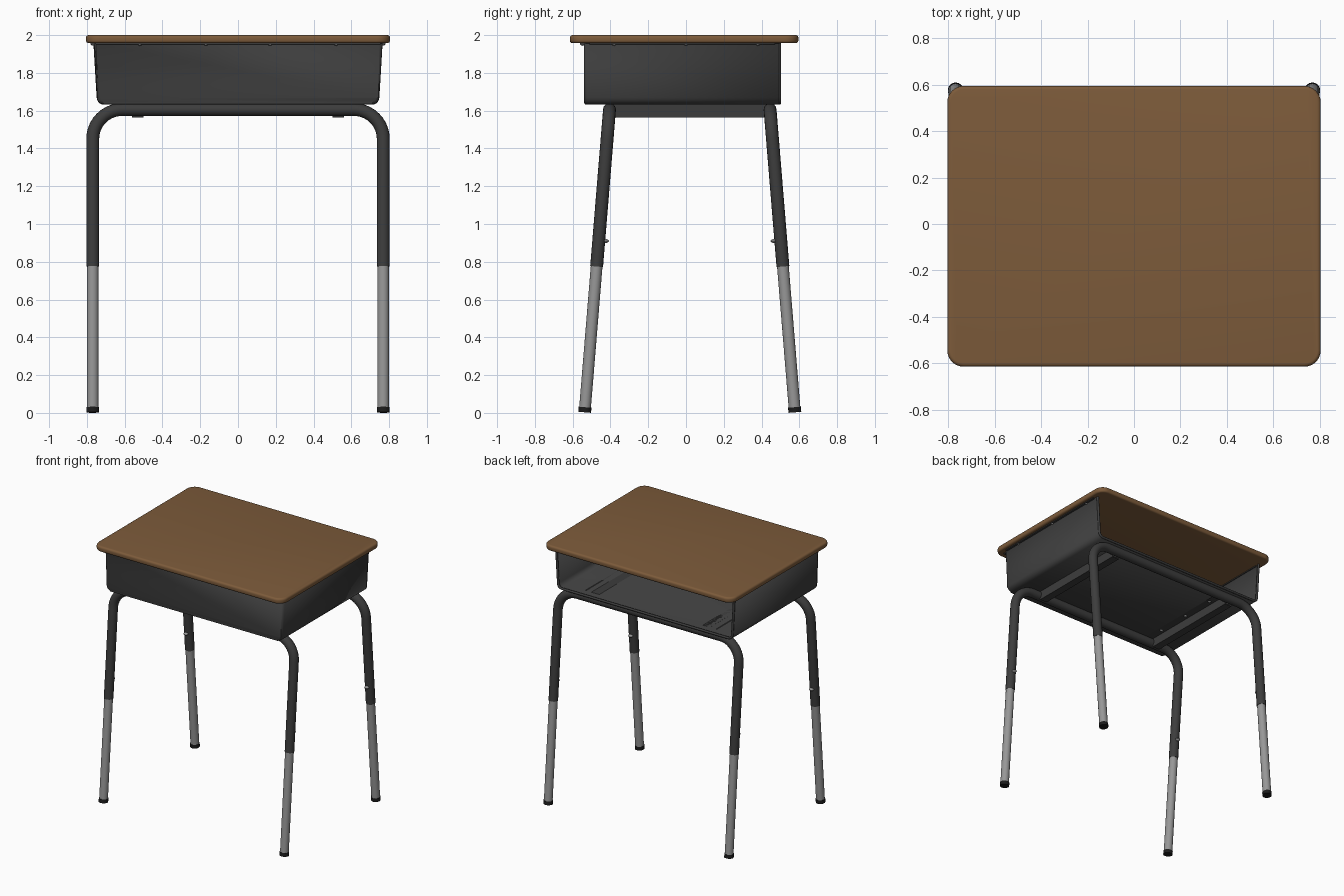
import bpy, bmesh, math
from mathutils import Vector, Matrix

if "Cube" in bpy.data.objects:
    bpy.data.objects.remove(bpy.data.objects["Cube"])


def material(name, rgb):
    m = bpy.data.materials.new(name)
    m.diffuse_color = (*rgb, 1)
    m.use_nodes = True
    m.node_tree.nodes["Principled BSDF"].inputs["Base Color"].default_value = m.diffuse_color
    return m


BROWN = material("brown laminate", (0.205, 0.105, 0.043))
DARK = material("dark grey steel", (0.046, 0.046, 0.046))
GREY = material("light grey steel", (0.31, 0.31, 0.31))
BLACK = material("black rubber", (0.012, 0.012, 0.012))


def finish(name, bm, mat, angle=40):
    bmesh.ops.recalc_face_normals(bm, faces=bm.faces)
    me = bpy.data.meshes.new(name)
    bm.to_mesh(me)
    bm.free()
    me.materials.append(mat)
    ob = bpy.data.objects.new(name, me)
    bpy.context.collection.objects.link(ob)
    bpy.ops.object.select_all(action='DESELECT')
    ob.select_set(True)
    bpy.context.view_layer.objects.active = ob
    bpy.ops.object.shade_smooth_by_angle(angle=math.radians(angle))
    return ob


def sweep(name, pts, normal, r, mat, sides=16):
    """Capped tube along a path lying in the plane with this normal."""
    bm = bmesh.new()
    n = Vector(normal).normalized()
    pts = [Vector(p) for p in pts]
    rings = []
    for i, p in enumerate(pts):
        t = (pts[min(i + 1, len(pts) - 1)] - pts[max(i - 1, 0)]).normalized()
        b = t.cross(n).normalized()
        rings.append([bm.verts.new(p + r * (math.cos(a) * n + math.sin(a) * b))
                      for a in (2 * math.pi * k / sides for k in range(sides))])
    for a, b in zip(rings, rings[1:]):
        for k in range(sides):
            bm.faces.new((a[k], a[(k + 1) % sides], b[(k + 1) % sides], b[k]))
    bm.faces.new(rings[0])
    bm.faces.new(rings[-1])
    return finish(name, bm, mat)


def screws(name, places, r, mat=GREY):
    """Round screw heads, flattened along the z axis unless r is small."""
    bm = bmesh.new()
    for p in places:
        bmesh.ops.create_uvsphere(bm, u_segments=12, v_segments=6, radius=r,
                                  matrix=Matrix.Translation(p) @ Matrix.Diagonal((1, 1, 0.6, 1)))
    return finish(name, bm, mat)


def box(bm, lo, hi):
    c = [(a + b) / 2 for a, b in zip(lo, hi)]
    s = [b - a for a, b in zip(lo, hi)]
    bmesh.ops.create_cube(bm, size=1, matrix=Matrix.Translation(c) @ Matrix.Diagonal((*s, 1)))


def arc(cx, cz, r, a0, a1, n=8):
    return [(cx + r * math.cos(math.radians(a0 + (a1 - a0) * i / n)),
             cz + r * math.sin(math.radians(a0 + (a1 - a0) * i / n))) for i in range(n + 1)]


# Desk top: rounded rectangle with softened rim
bm = bmesh.new()
X, Y0, Y1, R = 0.805, -0.615, 0.595, 0.07
outline = (arc(X - R, Y1 - R, R, 0, 90) + arc(-X + R, Y1 - R, R, 90, 180)
           + arc(-X + R, Y0 + R, R, 180, 270) + arc(X - R, Y0 + R, R, 270, 360))
f = bm.faces.new([bm.verts.new((x, y, 1.957)) for x, y in outline])
ex = bmesh.ops.extrude_face_region(bm, geom=[f])
bmesh.ops.translate(bm, vec=(0, 0, 0.043),
                    verts=[v for v in ex["geom"] if isinstance(v, bmesh.types.BMVert)])
rim = [e for e in bm.edges if abs(e.verts[0].co.z - e.verts[1].co.z) < 1e-5]
bmesh.ops.bevel(bm, geom=rim, offset=0.015, segments=4, profile=0.5, affect='EDGES')
finish("desk_top", bm, BROWN)

# Book box: tapered tray of sheet steel, open at the back
YF, YB, ZT = -0.532, 0.495, 1.957
half = [(0.757, ZT)] + arc(0.708, 1.672, 0.032, 0, -90, 5)
half[1:] = [(x, z) for x, z in half[1:]]
profile = half + [(-x, z) for x, z in reversed(half)]
bm = bmesh.new()
front = [bm.verts.new((x, YF, z)) for x, z in profile]
back = [bm.verts.new((x, YB, z)) for x, z in profile]
for i in range(len(profile) - 1):
    bm.faces.new((front[i], front[i + 1], back[i + 1], back[i]))
cap = bm.faces.new(front)
edge = [e for e in cap.edges if len(e.link_faces) == 2]
bmesh.ops.bevel(bm, geom=edge, offset=0.012, segments=3, profile=0.5, affect='EDGES')
tray = finish("book_box", bm, DARK)
sol = tray.modifiers.new("sheet thickness", 'SOLIDIFY')
sol.thickness = 0.008
sol.offset = -1

# Rolled rim around the open back
sweep("book_box_rim", [(x, YB, z) for x, z in profile], (0, 1, 0), 0.009, DARK, 10)

# Flange under the top, with its screws
bm = bmesh.new()
box(bm, (-0.755, YF - 0.03, 1.95), (0.755, YF + 0.004, 1.958))
for s in (-1, 1):
    xs = sorted((s * 0.75, s * 0.78))
    box(bm, (xs[0], -0.51, 1.95), (xs[1], 0.47, 1.958))
finish("book_box_flange", bm, DARK)
screws("flange_screws",
       [(x, YF - 0.017, 1.949) for x in (-0.52, -0.17, 0.17, 0.52)]
       + [(s * 0.768, y, 1.949) for s in (-1, 1) for y in (-0.38, 0.0, 0.38)], 0.009)

# Two runners under the box joining the leg frames
for s, side in ((-1, "left"), (1, "right")):
    bm = bmesh.new()
    for a, b, z0, z1 in ((0.50, 0.56, 1.565, 1.573), (0.552, 0.56, 1.565, 1.64),
                         (0.50, 0.508, 1.565, 1.64), (0.44, 0.508, 1.632, 1.64)):
        xs = sorted((s * a, s * b))
        box(bm, (xs[0], -0.385, z0), (xs[1], 0.425, z1))
    finish(side + "_runner", bm, DARK)
    screws(side + "_runner_screws", [(s * 0.468, y, 1.631) for y in (-0.25, 0.02, 0.29)], 0.012)

# Leg frames: bent upper tube, telescoping lower tubes, feet and set screws
LEAN, ZB, LX, BEND = 0.082, 1.606, 0.769, 0.155
for s, ytop, end in ((-1, -0.405, "front"), (1, 0.445, "back")):
    def at(x, z):
        return (x, ytop + s * LEAN * (ZB - z), z)
    normal = (0, 1, s * LEAN)
    right = [(LX, 0.775)] + arc(LX - BEND, ZB - BEND, BEND, 0, 90, 10)
    path = right + [(-x, z) for x, z in reversed(right)]
    sweep(end + "_leg_frame", [at(x, z) for x, z in path], normal, 0.034, DARK)
    for m, side in ((-1, "left"), (1, "right")):
        part = f"{end}_{side}_"
        x = m * LX
        sweep(part + "lower_leg", [at(x, 0.02), at(x, 0.9)], normal, 0.031, GREY)
        sweep(part + "foot", [at(x, 0.003), at(x, 0.03)], normal, 0.034, BLACK)
        p = Vector(at(x, 0.91)) - Vector((0, s * 0.036, 0))
        screws(part + "set_screw", [p], 0.018)
